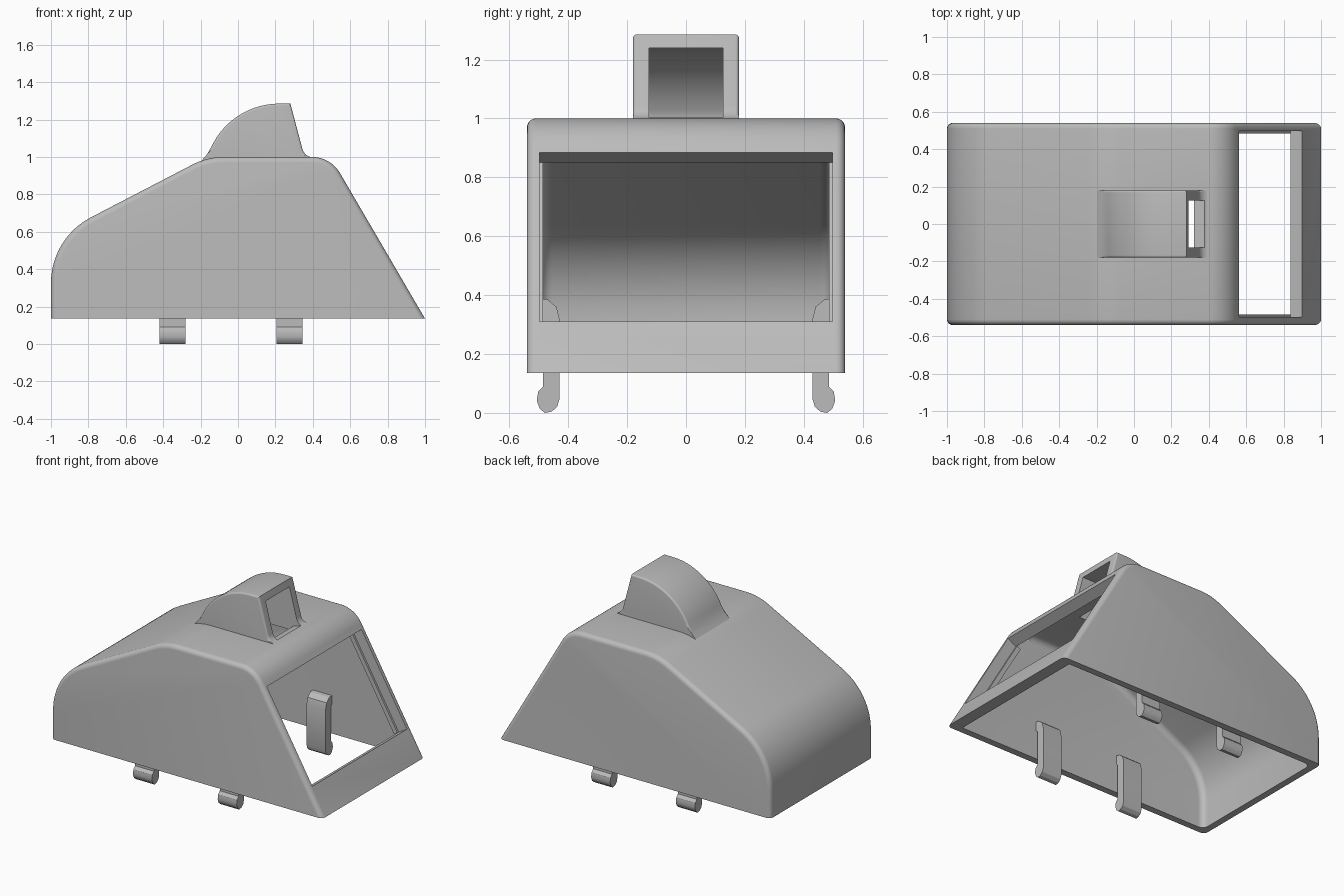
import bpy, bmesh, math
from mathutils import Vector

cube = bpy.data.objects.get("Cube")
if cube:
    bpy.data.objects.remove(cube)

grey = bpy.data.materials.new("plain grey")
grey.use_nodes = True
grey.diffuse_color = (0.5, 0.5, 0.5, 1)
grey.node_tree.nodes["Principled BSDF"].inputs["Base Color"].default_value = (0.5, 0.5, 0.5, 1)


def rounded(corners, steps=12):
    """Polygon from (u, v, tangent length), each corner turned into an arc."""
    out = []
    for i, (u, v, t) in enumerate(corners):
        p = Vector((u, v))
        if t == 0:
            out.append(p)
            continue
        a = (Vector(corners[i - 1][:2]) - p).normalized()
        b = (Vector(corners[(i + 1) % len(corners)][:2]) - p).normalized()
        half = a.angle(b) / 2
        centre = p + (a + b).normalized() * t / math.cos(half)
        start, end = p + a * t - centre, p + b * t - centre
        total = start.angle(end)
        for k in range(steps + 1):
            f = k / steps
            out.append(centre + (start * math.sin((1 - f) * total) + end * math.sin(f * total)) / math.sin(total))
    return out


def arc(cx, cz, r, a0, a1, steps=20):
    angles = [math.radians(a0 + (a1 - a0) * k / steps) for k in range(steps + 1)]
    return [Vector((cx + r * math.cos(a), cz + r * math.sin(a))) for a in angles]


def extrude(name, profile, lo, hi, axis="y", bevel=0, rule=None):
    """Prism of a profile along y (or x), optionally rounding its side rims."""
    bm = bmesh.new()
    place = (lambda p, w: (p[0], w, p[1])) if axis == "y" else (lambda p, w: (w, p[0], p[1]))
    rings = [[bm.verts.new(place(p, w)) for p in profile] for w in (lo, hi)]
    bm.faces.new(rings[0])
    bm.faces.new(rings[1][::-1])
    n = len(profile)
    for i in range(n):
        j = (i + 1) % n
        bm.faces.new((rings[0][j], rings[0][i], rings[1][i], rings[1][j]))
    bmesh.ops.recalc_face_normals(bm, faces=bm.faces)
    if bevel:
        rims = [e for e in bm.edges if abs(e.verts[0].co.y - e.verts[1].co.y) < 1e-6
                and rule((e.verts[0].co + e.verts[1].co) / 2)]
        bmesh.ops.bevel(bm, geom=rims, offset=bevel, segments=5, profile=0.5, affect="EDGES")
    mesh = bpy.data.meshes.new(name)
    bm.to_mesh(mesh)
    bm.free()
    mesh.materials.append(grey)
    obj = bpy.data.objects.new(name, mesh)
    bpy.context.collection.objects.link(obj)
    return obj


def activate(obj):
    bpy.ops.object.select_all(action="DESELECT")
    obj.select_set(True)
    bpy.context.view_layer.objects.active = obj


def combine(obj, tool, operation):
    mod = obj.modifiers.new(operation, "BOOLEAN")
    mod.operation, mod.object, mod.solver = operation, tool, "EXACT"
    activate(obj)
    bpy.ops.object.modifier_apply(modifier=mod.name)
    bpy.data.objects.remove(tool)


def smooth(obj):
    activate(obj)
    bpy.ops.object.shade_smooth_by_angle(angle=math.radians(30))


# Sloping points on the window face and its outward normal
top, low = Vector((0.562, 0.885)), Vector((0.897, 0.31))
along = (low - top).normalized()
normal = Vector((-along.y, along.x))


def slab(outer, inner):
    return [top + normal * outer, low + normal * outer, low + normal * inner, top + normal * inner]


# Outer housing
FLOOR = 0.135
housing = extrude("housing", rounded([
    (-1, FLOOR, 0), (-1, 0.566, 0.24), (-0.165, 1, 0.09), (0.495, 1, 0.1), (1, FLOOR, 0)]),
    -0.54, 0.54, bevel=0.03, rule=lambda m: m.z > FLOOR + 0.001)

# Scoop on the roof, with flared front and back
scoop = extrude("scoop", [Vector(p) for p in ((-0.22, 0.9), (-0.21, 0.962), (-0.165, 1.015))]
    + arc(0.22, 0.885, 0.4, 155, 90)
    + rounded([(0.28, 1.285, 0), (0.356, 0.999, 0.045), (0.41, 0.999, 0), (0.41, 0.9, 0)]),
    -0.18, 0.18, bevel=0.012, rule=lambda m: m.z > 1.01)
combine(housing, scoop, "UNION")

# Hollow interior, open underneath
cavity = extrude("cavity_cutter", rounded([
    (-0.955, 0.05, 0), (-0.955, 0.54, 0.22), (-0.155, 0.955, 0.08), (0.44, 0.955, 0.06), (0.969, 0.05, 0)]),
    -0.495, 0.495, bevel=0.04, rule=lambda m: 0.06 < m.z and m.x < 0.42)
combine(housing, cavity, "DIFFERENCE")

# Scoop passage running from its mouth down through the roof
passage = extrude("passage_cutter", [Vector((-0.115, 0.9))] + arc(0.22, 0.885, 0.355, 160, 90)
    + [Vector(p) for p in ((0.6, 1.24), (0.6, 1.008), (0.385, 1.006), (0.32, 0.985), (0.32, 0.9))],
    -0.125, 0.125)
combine(housing, passage, "DIFFERENCE")

# Large window in the sloping face
combine(housing, extrude("window_cutter", slab(0.05, -0.085), -0.498, 0.498), "DIFFERENCE")
smooth(housing)

# Retaining ribs and hooked clips on both side walls
clip = [(0.51, 0.39), (0.47, 0.385), (0.44, 0.36), (0.43, 0.32), (0.43, 0.045), (0.438, 0.02),
        (0.457, 0.004), (0.48, 0), (0.497, 0.015), (0.507, 0.042), (0.502, 0.072), (0.485, 0.09),
        (0.485, 0.32), (0.51, 0.34)]
for side, sign in (("left", 1), ("right", -1)):
    wall = "back" if sign > 0 else "front"
    extrude(wall + "_window_rib", slab(-0.07, -0.1), sign * 0.485, sign * 0.515)
    for end, x in (("right", -0.42), ("left", 0.205)):
        smooth(extrude(f"{wall}_{end}_clip", [(y * sign, z) for y, z in clip], x, x + 0.14, axis="x"))
